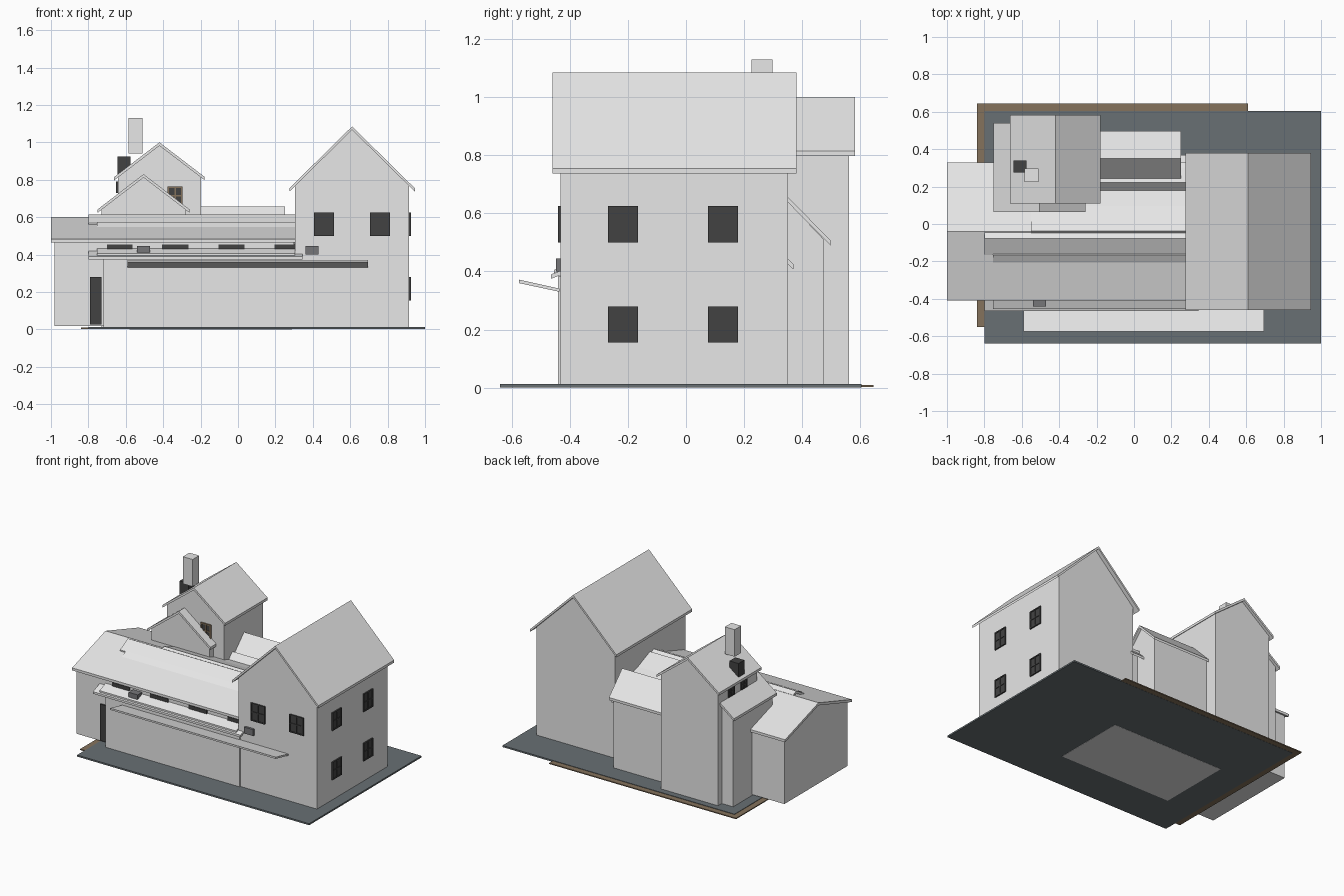
import bpy, bmesh

old = bpy.data.objects.get("Cube")
if old:
    bpy.data.objects.remove(old, do_unlink=True)


def material(name, rgb):
    m = bpy.data.materials.new(name)
    m.use_nodes = True
    m.diffuse_color = (*rgb, 1)
    m.node_tree.nodes["Principled BSDF"].inputs["Base Color"].default_value = (*rgb, 1)
    return m


WHITE = material("pale plaster", (0.8, 0.8, 0.8))
SLATE = material("slate paving", (0.138, 0.162, 0.174))
BROWN = material("brown earth", (0.235, 0.171, 0.107))
DARK = material("dark glass", (0.055, 0.055, 0.055))
GREY = material("grey metal", (0.18, 0.18, 0.19))


def prism(name, profile, axis, a, b, mat=WHITE):
    """Extrude a (sideways, z) outline along the x or y axis from a to b."""
    bm = bmesh.new()

    def ring(t):
        return [bm.verts.new((t, p, z) if axis == "x" else (p, t, z)) for p, z in profile]
    r0, r1 = ring(a), ring(b)
    bm.faces.new(r0)
    bm.faces.new(r1)
    for i in range(len(r0)):
        j = (i + 1) % len(r0)
        bm.faces.new((r0[i], r0[j], r1[j], r1[i]))
    bmesh.ops.recalc_face_normals(bm, faces=bm.faces)
    me = bpy.data.meshes.new(name)
    bm.to_mesh(me)
    bm.free()
    me.materials.append(mat)
    ob = bpy.data.objects.new(name, me)
    bpy.context.collection.objects.link(ob)
    return ob


def box(name, x, y, z, mat=WHITE):
    prism(name, [(x[0], z[0]), (x[1], z[0]), (x[1], z[1]), (x[0], z[1])], "y", *y, mat)


def roof(name, axis, span, low, ridge, high, thick=0.018):
    """Chevron roof through eave, ridge and eave points."""
    top = [low, ridge, high]
    prism(name, top + [(p, z - thick) for p, z in reversed(top)], axis, *span)


def house(name, axis, span, mid, half, eave, ridge, over, base=0.01, ends=0.02):
    """Gabled block: walls inset under an overhanging roof."""
    slope = (ridge - eave) / half
    w = half - over
    shoulder = ridge - w * slope - 0.012
    walls = [(mid - w, base), (mid + w, base), (mid + w, shoulder),
             (mid, ridge - 0.012), (mid - w, shoulder)]
    prism(name + "_walls", walls, axis, span[0] + ends, span[1] - ends)
    roof(name + "_roof", axis, span, (mid - half, eave), (mid, ridge), (mid + half, eave))


def window(name, axis, wall, u, z, frame=DARK, out=-1):
    """Thin pane with frame bars; out is the outward sign along the axis."""
    def plate(part, uu, zz, depth, mat):
        d = sorted((wall, wall + out * depth))
        if axis == "y":
            box(name + part, uu, d, zz, mat)
        else:
            box(name + part, d, uu, zz, mat)
    plate("_pane", u, z, 0.005, DARK)
    mid, t = (u[0] + u[1]) / 2, 0.004
    for i, c in enumerate((u[0], mid, u[1])):
        plate(f"_post_{i}", (c - t, c + t), z, 0.009, frame)
    for i, c in enumerate((z[0] + t, (z[0] + z[1]) / 2, z[1] - t)):
        plate(f"_rail_{i}", (u[0] - t, u[1] + t), (c - t, c + t), 0.009, frame)


# Ground plates
box("paved_yard", (-0.8, 1.0), (-0.64, 0.605), (0.001, 0.012), SLATE)
box("earth_border", (-0.84, 0.61), (-0.55, 0.645), (0.002, 0.009), BROWN)
box("hall_floor", (-0.58, 0.29), (-0.36, 0.16), (0, 0.015))

# Main gabled house
house("main_house", "y", (-0.46, 0.38), 0.61, 0.335, 0.755, 1.085, 0.03, ends=0.028)
for i, x in enumerate((0.41, 0.71)):
    window(f"main_front_window_{i}", "y", -0.432, (x, x + 0.1), (0.5, 0.625))
for i, y in enumerate((-0.265, 0.08)):
    for j, z in enumerate((0.155, 0.5)):
        window(f"main_side_window_{i}_{j}", "x", 0.915, (y, y + 0.095), (z, z + 0.125), out=1)

# Long hall with stepped roof sections
house("hall", "x", (-1.0, 0.32), -0.04, 0.37, 0.482, 0.6, 0.02, base=0.018)
roof("hall_upper_roof", "x", (-0.8, 0.32), (-0.165, 0.568), (-0.078, 0.615), (-0.045, 0.597))
roof("hall_middle_roof", "x", (-0.755, 0.32), (-0.225, 0.535), (-0.165, 0.573), (-0.13, 0.553))
roof("hall_ridge_cap", "x", (-0.55, 0.32), (-0.058, 0.59), (-0.037, 0.612), (0.1, 0.555))
box("hall_door", (-0.79, -0.73), (-0.4, -0.385), (0.025, 0.28), DARK)
for i, (a, b) in enumerate(((-0.7, -0.565), (-0.405, -0.265), (-0.105, 0.035), (0.195, 0.31))):
    box(f"hall_window_{i}", (a, b), (-0.397, -0.385), (0.42, 0.455), DARK)

# Front extension: panelled wall, shallow roof and raised canopy
edges = (-0.72, -0.39, -0.09, 0.21, 0.32)
for i, (a, b) in enumerate(zip(edges, edges[1:])):
    box(f"front_panel_{i}", (a, b), (-0.44, -0.37), (0.012, 0.385))
prism("front_lower_roof", [(-0.465, 0.375), (-0.385, 0.405), (-0.385, 0.42), (-0.465, 0.39)],
      "x", -0.8, 0.345)
prism("front_upper_roof", [(-0.455, 0.394), (-0.385, 0.422), (-0.385, 0.435), (-0.455, 0.405)],
      "x", -0.755, 0.305)
prism("canopy", [(-0.575, 0.36), (-0.435, 0.33), (-0.435, 0.341), (-0.575, 0.372)],
      "x", -0.59, 0.695)
box("lamp_box_left", (0.36, 0.43), (-0.447, -0.43), (0.4, 0.445), GREY)
box("lamp_box_right", (-0.54, -0.47), (-0.44, -0.385), (0.4, 0.445), GREY)

# Rear tower, side gable and chimney
house("tower", "y", (0.11, 0.582), -0.42, 0.242, 0.815, 1.0, 0.02)
house("side_gable", "y", (0.065, 0.54), -0.505, 0.245, 0.642, 0.83, 0.02)
window("tower_front_window", "y", 0.13, (-0.372, -0.3), (0.665, 0.765), BROWN)
for i, y in enumerate((0.25, 0.39)):
    window(f"tower_side_window_{i}", "x", -0.642, (y, y + 0.06), (0.73, 0.79))
box("chimney", (-0.585, -0.51), (0.225, 0.297), (0.94, 1.13))
box("roof_vent", (-0.645, -0.575), (0.275, 0.34), (0.82, 0.925), DARK)

# Rear lean-to and connecting roof
prism("lean_to_walls", [(0.2, 0.012), (0.475, 0.012), (0.475, 0.51), (0.35, 0.64), (0.2, 0.49)],
      "x", -0.21, 0.23)
roof("lean_to_roof", "x", (-0.21, 0.25), (0.225, 0.53), (0.35, 0.657), (0.497, 0.508))
roof("connecting_roof", "x", (-0.21, 0.32), (0.165, 0.515), (0.222, 0.57), (0.37, 0.425))
